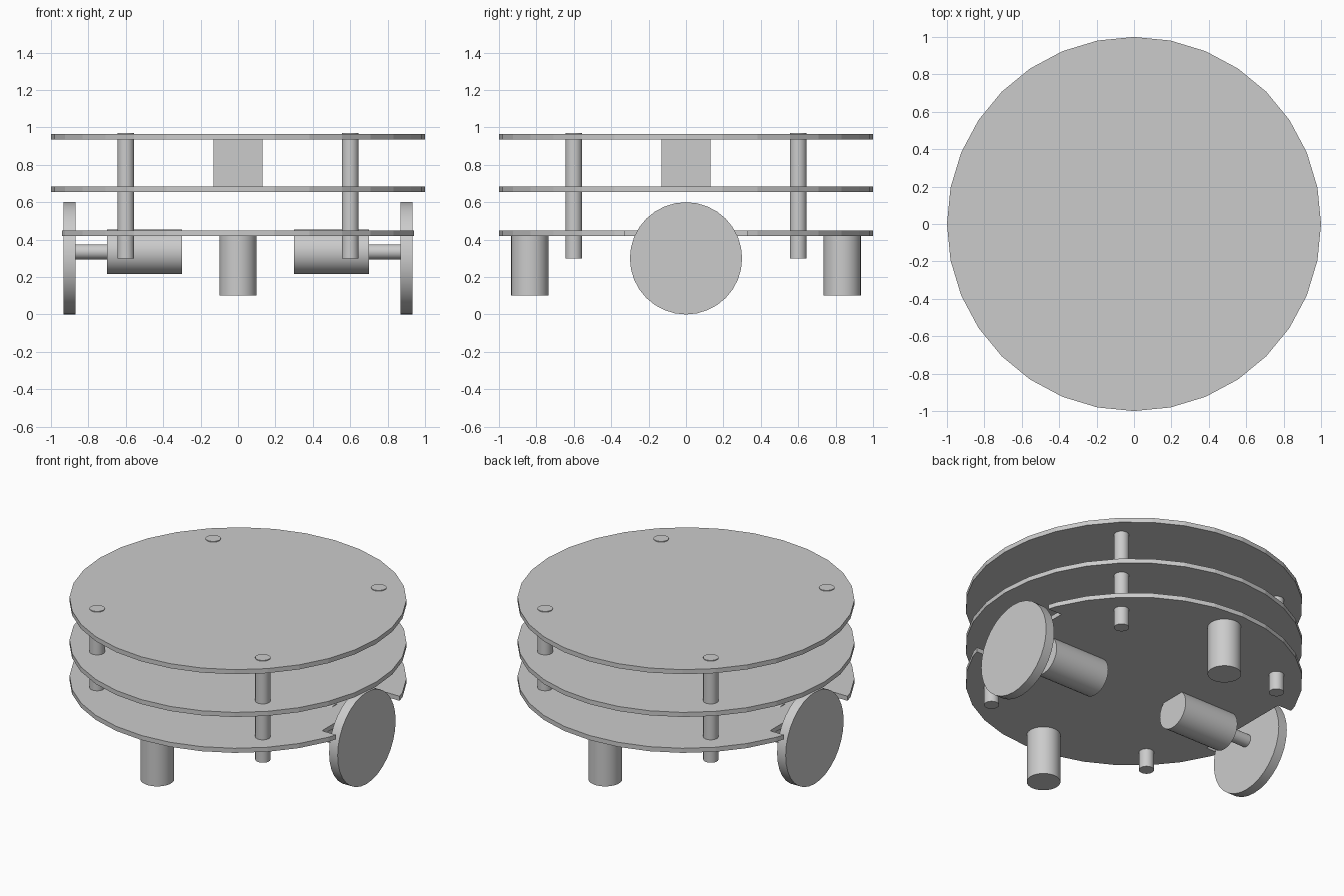
import bpy
import bmesh
from math import sin, cos, pi, radians

SIDES = 32

cube = bpy.data.objects.get("Cube")
if cube:
    bpy.data.objects.remove(cube, do_unlink=True)

grey = bpy.data.materials.new("plain grey")
grey.use_nodes = True
grey.diffuse_color = (0.6, 0.6, 0.6, 1)
grey.node_tree.nodes["Principled BSDF"].inputs["Base Color"].default_value = (0.6, 0.6, 0.6, 1)


def finish(obj, name):
    obj.name = obj.data.name = name
    obj.data.materials.append(grey)
    return obj


def cylinder(name, radius, start, end, axis="Z", a=0, b=0):
    """Smooth cylinder from start to end along Z (at x=a, y=b) or X (at y=a, z=b)."""
    mid = (start + end) / 2
    along_x = axis == "X"
    bpy.ops.mesh.primitive_cylinder_add(
        vertices=SIDES, radius=radius, depth=abs(end - start),
        location=(mid, a, b) if along_x else (a, b, mid),
        rotation=(0, radians(90) if along_x else 0, 0))
    bpy.ops.object.shade_smooth_by_angle(angle=radians(30))
    return finish(bpy.context.object, name)


def plate(name, outline, bottom, top):
    """Flat plate extruded from an outline."""
    bm = bmesh.new()
    face = bm.faces.new([bm.verts.new((x, y, bottom)) for x, y in outline])
    new = bmesh.ops.extrude_face_region(bm, geom=[face])["geom"]
    bmesh.ops.translate(bm, vec=(0, 0, top - bottom),
                        verts=[v for v in new if isinstance(v, bmesh.types.BMVert)])
    bmesh.ops.recalc_face_normals(bm, faces=bm.faces)
    mesh = bpy.data.meshes.new(name)
    bm.to_mesh(mesh)
    bm.free()
    obj = bpy.data.objects.new(name, mesh)
    bpy.context.collection.objects.link(obj)
    return finish(obj, name)


# Round decks, the lowest with a wheel notch on each side
disc = [(cos(2 * pi * k / SIDES), sin(2 * pi * k / SIDES)) for k in range(SIDES)]
notch_x, rim_x, notch_y = 0.84, 0.94, 0.33
back_half = ([(notch_x, notch_y), (rim_x, notch_y)]
             + [p for p in disc if p[1] > notch_y]
             + [(-rim_x, notch_y), (-notch_x, notch_y)])
notched = back_half + [(-x, -y) for x, y in back_half]
plate("top_deck", disc, 0.935, 0.965)
plate("middle_deck", disc, 0.655, 0.685)
plate("bottom_deck", notched, 0.42, 0.45)

# Block between the upper decks
bpy.ops.mesh.primitive_cube_add(size=1, location=(0, 0, 0.81))
block = finish(bpy.context.object, "centre_block")
block.scale = (0.264, 0.264, 0.25)

# Drive units
for side, s in (("left", 1), ("right", -1)):
    cylinder(side + "_motor", 0.12, 0.3 * s, 0.7 * s, "X", 0, 0.335)
    cylinder(side + "_axle", 0.04, 0.7 * s, 0.87 * s, "X", 0, 0.335)
    cylinder(side + "_wheel", 0.3, 0.87 * s, 0.932 * s, "X", 0, 0.3)

# Support legs and corner posts
for end, e in (("front", -1), ("back", 1)):
    cylinder(end + "_leg", 0.1, 0.1, 0.42, "Z", 0, 0.835 * e)
    for side, s in (("left", 1), ("right", -1)):
        cylinder(f"{end}_{side}_post", 0.045, 0.3, 0.97, "Z", 0.6 * s, 0.6 * e)
